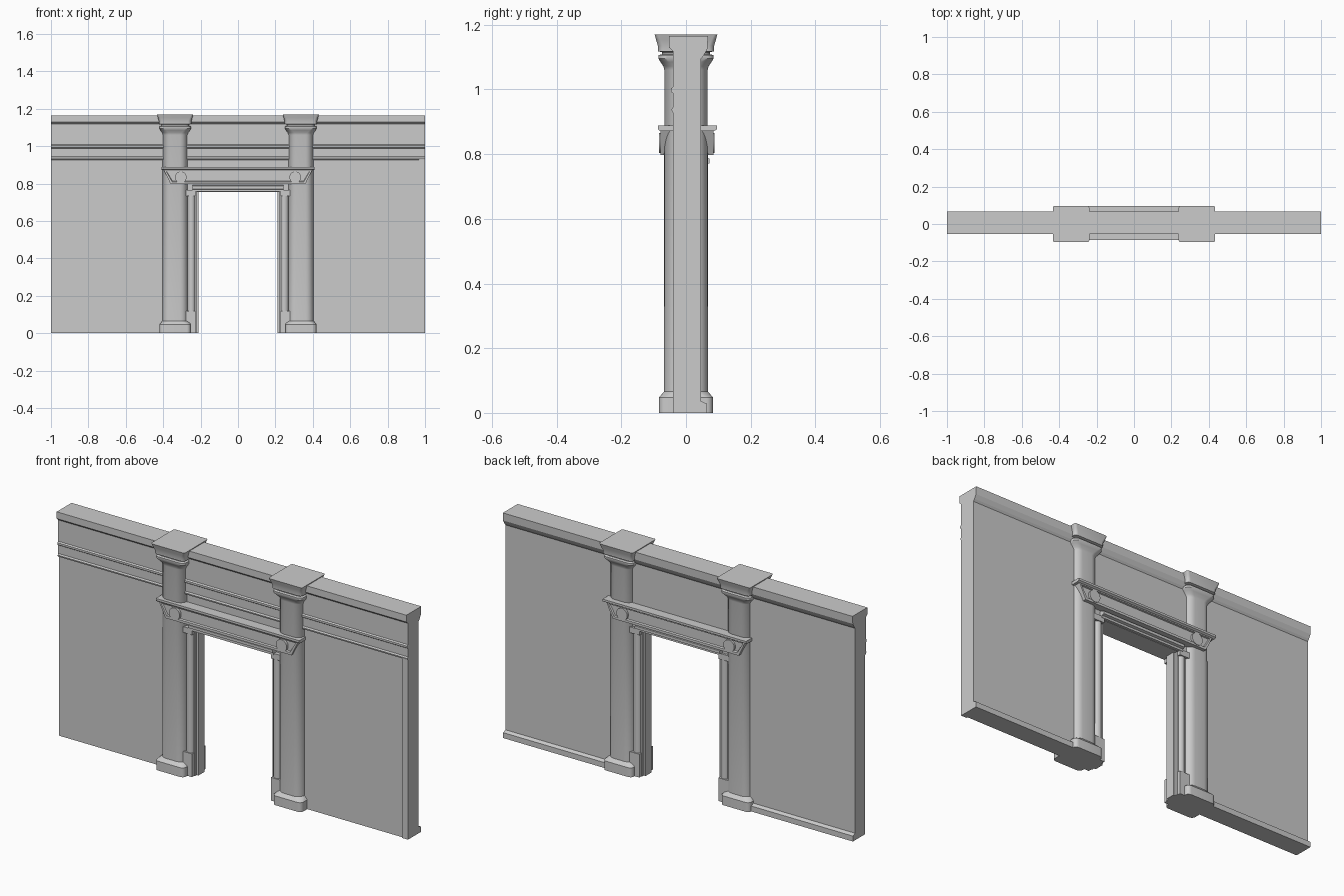
import bpy, bmesh, math

cube = bpy.data.objects.get("Cube")
if cube:
    bpy.data.objects.remove(cube, do_unlink=True)

stone = bpy.data.materials.new("pale_grey_stone")
stone.use_nodes = True
GREY = (0.6, 0.6, 0.6, 1)
stone.diffuse_color = GREY
stone.node_tree.nodes["Principled BSDF"].inputs["Base Color"].default_value = GREY


def finish(bm, name, smooth=False):
    bmesh.ops.recalc_face_normals(bm, faces=bm.faces)
    mesh = bpy.data.meshes.new(name)
    bm.to_mesh(mesh)
    bm.free()
    mesh.materials.append(stone)
    obj = bpy.data.objects.new(name, mesh)
    bpy.context.collection.objects.link(obj)
    if smooth:
        bpy.ops.object.select_all(action='DESELECT')
        bpy.context.view_layer.objects.active = obj
        obj.select_set(True)
        bpy.ops.object.shade_smooth_by_angle(angle=math.radians(35))
    return obj


def loft(name, rings, smooth=False):
    """Skin a list of matching point rings and cap both ends."""
    bm = bmesh.new()
    loops = [[bm.verts.new(p) for p in ring] for ring in rings]
    n = len(loops[0])
    for a, b in zip(loops, loops[1:]):
        for i in range(n):
            j = (i + 1) % n
            bm.faces.new((a[i], a[j], b[j], b[i]))
    bm.faces.new(loops[0])
    bm.faces.new(loops[-1])
    return finish(bm, name, smooth)


def extrude_x(name, profile, x0, x1, smooth=False):
    return loft(name, [[(x, y, z) for y, z in profile] for x in (x0, x1)], smooth)


def box(name, x0, x1, y0, y1, z0, z1):
    return extrude_x(name, [(y0, z0), (y1, z0), (y1, z1), (y0, z1)], x0, x1)


def rounded_square(cx, z, half, roundness, steps=6):
    r = half * roundness
    ring = []
    for q in range(4):
        mid = math.radians(45 + 90 * q)
        ox = math.copysign(half - r, math.cos(mid))
        oy = math.copysign(half - r, math.sin(mid))
        for s in range(steps + 1):
            a = math.radians(90 * (q + s / steps))
            ring.append((cx + ox + r * math.cos(a), oy + r * math.sin(a), z))
    return ring


def cylinder(name, centre, radius, y0, y1):
    cx, cz = centre
    angles = [math.tau * i / 32 for i in range(32)]
    return loft(name, [[(cx + radius * math.cos(a), y, cz + radius * math.sin(a))
                        for a in angles] for y in (y0, y1)], True)


# Wall section, with top cornice and string course
FRONT, BACK, TOP = -0.033, 0.047, 1.165
upper_front = [(-0.053, TOP), (-0.053, 1.13), (-0.04, 1.118), (-0.04, 1.008),
               (-0.047, 1.003), (-0.047, 0.993), (-0.04, 0.988),
               (-0.04, 0.945), (-0.045, 0.938), (-0.043, 0.93), (FRONT, 0.925)]
upper_back = [(BACK, 1.095), (0.055, 1.105), (0.066, 1.125), (0.068, TOP)]
skirting = [(0.065, 0), (0.065, 0.028), (BACK, 0.036)]
for side, x0, x1 in (("right", -1, -0.29), ("left", 0.29, 1)):
    extrude_x(side + "_wall", upper_front + [(FRONT, 0)] + skirting + upper_back, x0, x1)
extrude_x("wall_over_door", upper_front + [(FRONT, 0.755), (BACK, 0.755)] + upper_back,
          -0.29, 0.29)
box("end_trim", 0.967, 1, -0.04, 0, 0, 0.93)

# Columns: (height, half width, corner roundness)
column = [(0, 0.083, 0.25), (0.048, 0.083, 0.25), (0.066, 0.068, 0.6),
          (1.06, 0.067, 0.6), (1.072, 0.07, 0.5), (1.085, 0.079, 0.4),
          (1.095, 0.085, 0.3), (1.106, 0.085, 0.3), (1.109, 0.074, 0.3),
          (1.115, 0.074, 0.3), (1.118, 0.086, 0.2), (1.135, 0.087, 0.2),
          (1.152, 0.092, 0.15), (1.17, 0.097, 0.1)]
for side, s in (("right", -1), ("left", 1)):
    loft(side + "_column", [rounded_square(s * 0.336, *ring) for ring in column], True)

    # Door jamb with slim shafts on plinths
    inner, outer = sorted((s * 0.212, s * 0.3))
    box(side + "_jamb", inner, outer, -0.02, 0.028, 0, 0.76)
    a, b = sorted((s * 0.222, s * 0.3))
    box(side + "_jamb_core", a, b, FRONT, 0.042, 0, 0.76)
    a, b = sorted((s * 0.226, s * 0.29))
    for part, z0, z1 in (("plinth", 0, 0.12), ("capital", 0.735, 0.765)):
        box(side + "_jamb_" + part, a, b, -0.053, 0.058, z0, z1)
    for face, y in (("front", -0.028), ("back", 0.033)):
        loft(f"{side}_{face}_shaft",
             [rounded_square(0, z, 0.021, 1) for z in (0.11, 0.74)],
             True).location = (s * 0.249, y, 0)

    # Round bosses on the lintel ends
    cylinder(side + "_boss", (s * 0.306, 0.834), 0.031, -0.084, 0.088)

# Moulding right above the door
door_cornice = [(-0.055, 0.757), (0.06, 0.757), (0.06, 0.768), (0.073, 0.772),
                (0.073, 0.786), (0.055, 0.792), (-0.055, 0.792), (-0.063, 0.786),
                (-0.063, 0.772), (-0.055, 0.768)]
extrude_x("door_cornice", door_cornice, -0.242, 0.242)

# Tapered lintel with a sunken panel on both faces
bm = bmesh.new()
outline = [(-0.36, 0.797), (0.36, 0.797), (0.397, 0.874), (-0.397, 0.874)]
front, back = [[bm.verts.new((x, y, z)) for x, z in outline] for y in (-0.079, 0.085)]
faces = [bm.faces.new(front), bm.faces.new(back)]
for i in range(4):
    j = (i + 1) % 4
    bm.faces.new((front[i], front[j], back[j], back[i]))
bmesh.ops.recalc_face_normals(bm, faces=bm.faces)
bmesh.ops.inset_individual(bm, faces=faces, thickness=0.015, depth=0)
bmesh.ops.inset_individual(bm, faces=faces, thickness=0.004, depth=-0.008)
finish(bm, "lintel")
shelf = [(-0.081, 0.872), (0.088, 0.872), (0.096, 0.877), (0.096, 0.888),
         (-0.086, 0.888), (-0.086, 0.877)]
extrude_x("lintel_shelf", shelf, -0.41, 0.41)
